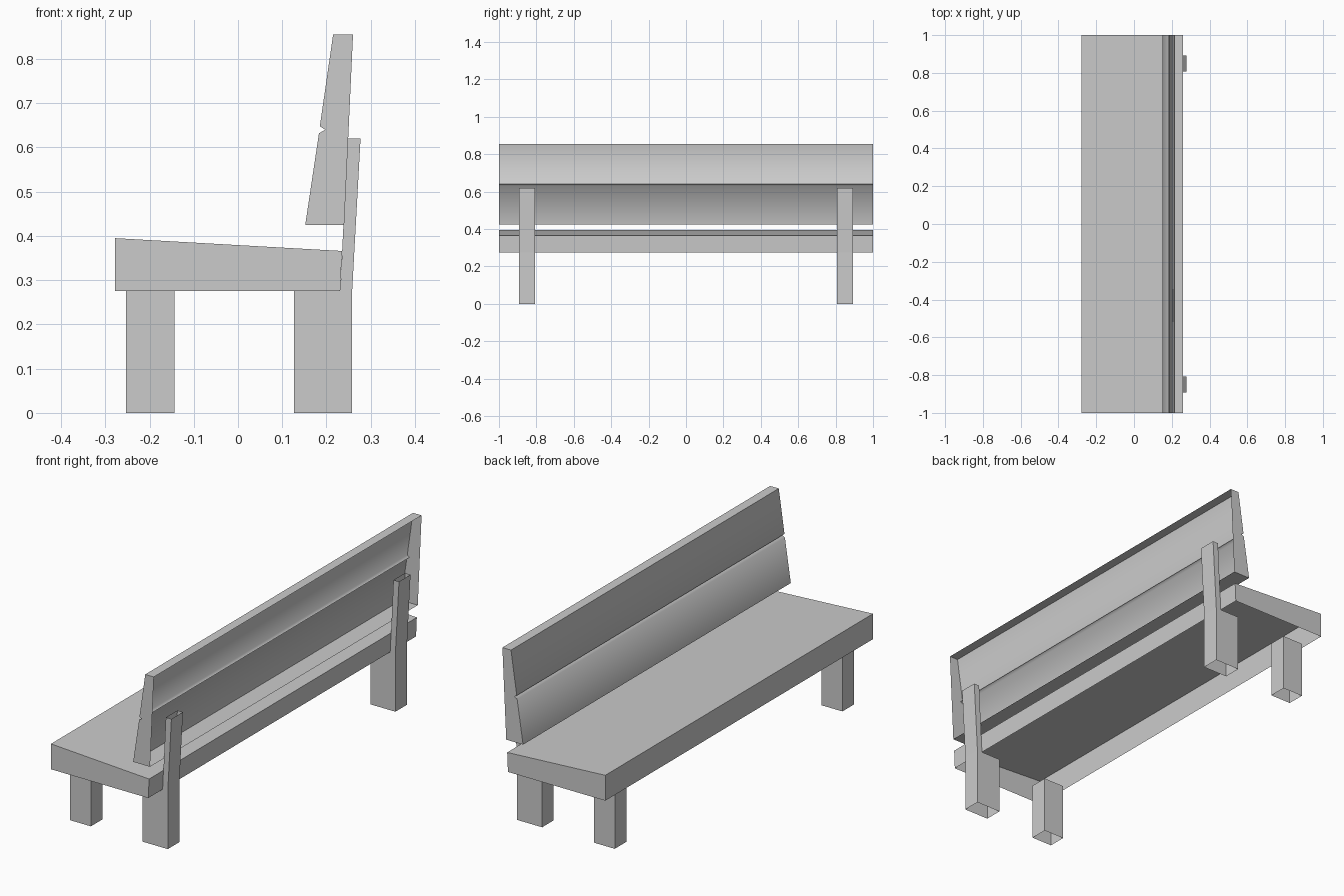
import bpy
import bmesh
from math import radians

cube = bpy.data.objects.get("Cube")
if cube:
    bpy.data.objects.remove(cube, do_unlink=True)

COLOR = (0.6, 0.6, 0.6, 1.0)
grey = bpy.data.materials.new("plain grey")
grey.use_nodes = True
grey.diffuse_color = COLOR
grey.node_tree.nodes["Principled BSDF"].inputs["Base Color"].default_value = COLOR


def prism(name, profile, y0, y1, open_sides=()):
    """Extrude an x-z profile along y; open_sides lists profile edges left without a face."""
    bm = bmesh.new()
    a = [bm.verts.new((x, y0, z)) for x, z in profile]
    b = [bm.verts.new((x, y1, z)) for x, z in profile]
    n = len(profile)
    bm.faces.new(a)
    bm.faces.new(b[::-1])
    sides = [bm.faces.new((a[i], b[i], b[(i + 1) % n], a[(i + 1) % n])) for i in range(n)]
    bmesh.ops.recalc_face_normals(bm, faces=bm.faces[:])
    bmesh.ops.delete(bm, geom=[sides[i] for i in open_sides], context='FACES_ONLY')
    mesh = bpy.data.meshes.new(name)
    bm.to_mesh(mesh)
    bm.free()
    mesh.materials.append(grey)
    obj = bpy.data.objects.new(name, mesh)
    bpy.context.collection.objects.link(obj)
    return obj


# Seat: sloping shell, open underneath
prism("seat", [(-0.278, 0.275), (0.231, 0.275), (0.235, 0.366), (-0.278, 0.395)],
      -1, 1, open_sides=[0])

# Backrest: two slats split by a groove, open at the rear
backrest = prism("backrest",
                 [(0.152, 0.425), (0.24, 0.425), (0.26, 0.855), (0.215, 0.855),
                  (0.185, 0.648), (0.197, 0.64), (0.183, 0.632)],
                 -1, 1, open_sides=[1])
bpy.ops.object.select_all(action='DESELECT')
backrest.select_set(True)
bpy.context.view_layer.objects.active = backrest
bpy.ops.object.shade_smooth_by_angle(angle=radians(75))

# Legs: hollow, one short leg and one tall backrest post at each end
LEG = [(-0.253, 0), (-0.144, 0), (-0.144, 0.275), (-0.253, 0.275)]
POST = [(0.127, 0), (0.258, 0), (0.258, 0.275), (0.277, 0.62),
        (0.248, 0.62), (0.231, 0.275), (0.127, 0.275)]
for end, y in (("near", -0.85), ("far", 0.85)):
    prism("short_leg_" + end, LEG, y - 0.043, y + 0.043, open_sides=[0, 2])
    prism("backrest_post_" + end, POST, y - 0.043, y + 0.043, open_sides=[0, 3, 5])
